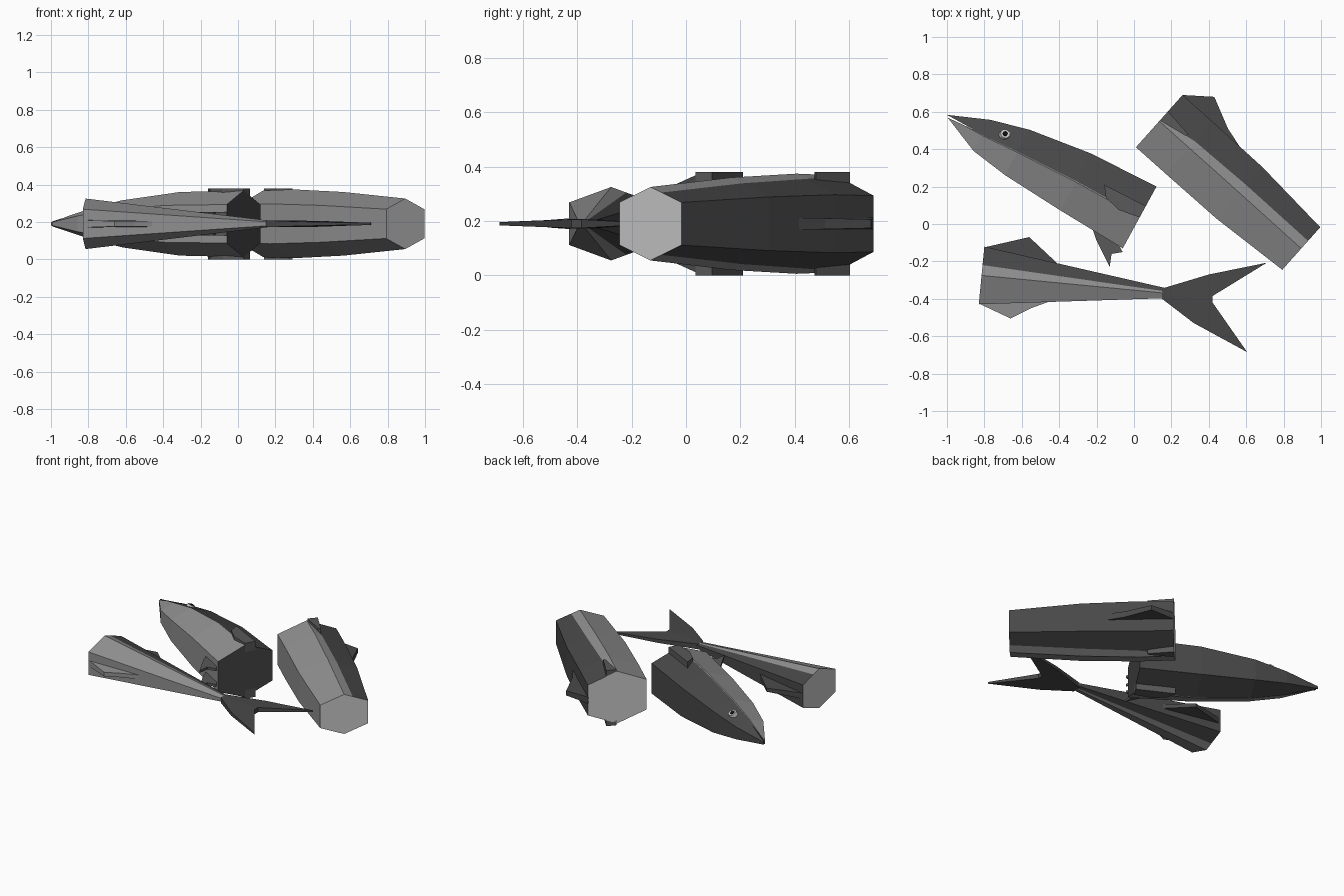
import bpy, bmesh
from mathutils import Vector

if "Cube" in bpy.data.objects:
    bpy.data.objects.remove(bpy.data.objects["Cube"])

MID = 0.19  # height of the fish's flat symmetry plane


def colour(name, g):
    m = bpy.data.materials.new(name)
    m.diffuse_color = (g, g, g, 1)
    m.use_nodes = True
    m.node_tree.nodes["Principled BSDF"].inputs["Base Color"].default_value = m.diffuse_color
    return m


BELLY, BACK = colour("belly_grey", 0.28), colour("back_dark", 0.065)
FLESH, FIN = colour("cut_grey", 0.55), colour("fin_grey", 0.10)
PALE, BLACK = colour("eye_pale", 0.6), colour("eye_black", 0.005)


class Frame:
    """Local axes of one lying piece: u along the body, v towards the back, w up."""
    def __init__(self, origin, u, v):
        self.o, self.u, self.v = Vector(origin), Vector(u), Vector(v)

    def at(self, u, v, w):
        p = self.o + self.u * u + self.v * v
        return Vector((p.x, p.y, MID + w))


head_f = Frame((0.03, 0.035), (-0.878, 0.479), (0.479, 0.878))
mid_f = Frame((0.135, 0.55), (0.746, -0.666), (0.666, 0.746))
tail_f = Frame((-0.815, -0.275), (0.995, -0.096), (0.096, 0.995))
world = Frame((0, 0), (1, 0), (0, 1))


def finish(bm, name, mats):
    bmesh.ops.recalc_face_normals(bm, faces=bm.faces)
    me = bpy.data.meshes.new(name)
    bm.to_mesh(me)
    bm.free()
    for m in mats:
        me.materials.append(m)
    ob = bpy.data.objects.new(name, me)
    bpy.context.collection.objects.link(ob)
    return ob


def hex_body(name, f, stations, cut, ratio=0.58):
    """Loft a hexagon through (u, back, belly, half thickness, colour split)."""
    bm = bmesh.new()
    rings = []
    for u, b, d, z, s in stations:
        m, e = (b + d) / 2, z * ratio
        sv, sz = m + (b - m) * s, z + (e - z) * s
        pts = [(b, e), (sv, sz), (m, z), (d, e), (d, -e), (m, -z), (sv, -sz), (b, -e)]
        rings.append([bm.verts.new(f.at(u, v, w)) for v, w in pts])
    for a, c in zip(rings, rings[1:]):
        for i in range(8):
            j = (i + 1) % 8
            face = bm.faces.new((a[i], a[j], c[j], c[i]))
            face.material_index = 1 if i in (0, 6, 7) else 0
    for ring in (rings[0], rings[-1]):
        bm.faces.new(ring).material_index = 2
    return finish(bm, name, (BELLY, BACK, cut))


def plate(name, f, outline, lo=None, hi=None, mat=BACK):
    """Slab over (u, v, half thickness), or between heights lo and hi."""
    bm = bmesh.new()
    top = [bm.verts.new(f.at(p[0], p[1], p[2] if hi is None else hi)) for p in outline]
    bot = [bm.verts.new(f.at(p[0], p[1], -p[2] if lo is None else lo)) for p in outline]
    bm.faces.new(top)
    bm.faces.new(bot)
    n = len(top)
    for i in range(n):
        j = (i + 1) % n
        bm.faces.new((top[i], top[j], bot[j], bot[i]))
    return finish(bm, name, (mat,))


# Three cut body pieces
head = hex_body("head_piece", head_f, [
    (0, 0.188, -0.188, 0.178, 0.03), (0.39, 0.176, -0.170, 0.170, 0.03),
    (0.74, 0.130, -0.146, 0.125, 0.03), (0.95, 0.076, -0.113, 0.073, 0.03),
    (1.165, -0.011, -0.019, 0.012, 0.03)], BACK)
hex_body("middle_piece", mid_f, [
    (0, 0.187, -0.187, 0.178, 0.05), (0.216, 0.187, -0.187, 0.184, 0.25),
    (0.575, 0.184, -0.185, 0.170, 0.30), (1.02, 0.150, -0.155, 0.135, 0.36)], FLESH)
hex_body("tail_piece", tail_f, [
    (0, 0.155, -0.155, 0.135, 0.36), (0.98, 0.028, -0.028, 0.018, 0.36)], FLESH)

# Mouth slit
cutter = plate("mouth_cutter", head_f,
               [(0.99, -0.012), (1.2, -0.026), (1.2, -0.012)], -0.2, 0.2)
cutter.hide_render = True
mod = head.modifiers.new("mouth", 'BOOLEAN')
mod.operation = 'DIFFERENCE'
mod.object = cutter
mod.solver = 'EXACT'
with bpy.context.temp_override(object=head, active_object=head):
    bpy.ops.object.modifier_apply(modifier="mouth")
bpy.data.objects.remove(cutter)

# Side fins, cut in two, on both flanks
for s, side in ((1, "upper"), (-1, "lower")):
    plate(f"{side}_side_fin_front", head_f,
          [(0, 0.0), (0.116, -0.018), (0.208, 0.006), (0.25, 0.063), (0, 0.07)],
          s * 0.13, s * 0.19, FIN)
    plate(f"{side}_side_fin_rear", mid_f,
          [(0, 0.005), (0.155, 0.035), (0.165, 0.051), (0, 0.07)],
          s * 0.13, s * 0.19, FIN)
    # Belly fins under the head piece
    plate(f"{side}_belly_fin", world,
          [(-0.22, -0.03), (-0.20, -0.09), (-0.13, -0.23), (-0.12, -0.16),
           (-0.06, -0.15), (-0.08, -0.115)], s * 0.045, s * 0.062, FIN)

# Fins on the back, belly and tail
plate("main_back_fin", mid_f,
      [(0, 0.18, 0.022), (0, 0.187, 0.022), (0.133, 0.293, 0.016),
       (0.30, 0.215, 0.020), (0.43, 0.18, 0.022)])
plate("rear_back_fin", world,
      [(-0.80, -0.125, 0.02), (-0.56, -0.07, 0.012), (-0.40, -0.22, 0.016)])
plate("rear_belly_fin", world,
      [(-0.83, -0.425, 0.02), (-0.66, -0.505, 0.014), (-0.55, -0.45, 0.014),
       (-0.42, -0.403, 0.016)], mat=BELLY)
plate("tail_fin_upper", world,
      [(0.15, -0.345, 0.018), (0.40, -0.27, 0.012), (0.71, -0.207, 0.006),
       (0.42, -0.385, 0.016), (0.42, -0.40, 0.016), (0.15, -0.375, 0.018)])
plate("tail_fin_lower", world,
      [(0.15, -0.375, 0.018), (0.42, -0.40, 0.016), (0.42, -0.42, 0.016),
       (0.605, -0.685, 0.006), (0.32, -0.53, 0.012), (0.15, -0.40, 0.018)])

# Eye: pale disc with black pupil on the upper side
normal = Vector((head_f.v.x * 0.45, head_f.v.y * 0.45, 0.88)).normalized()
centre = head_f.at(0.845, 0.046, 0.083)
for part, r, h, mat in (("eye", 0.03, -0.003, PALE), ("pupil", 0.016, 0.001, BLACK)):
    bpy.ops.mesh.primitive_cone_add(vertices=12, radius1=r, radius2=r * 0.85, depth=0.02,
                                    location=centre + normal * h)
    ob = bpy.context.object
    ob.name = part
    ob.rotation_euler = normal.to_track_quat('Z', 'Y').to_euler()
    ob.data.materials.append(mat)
